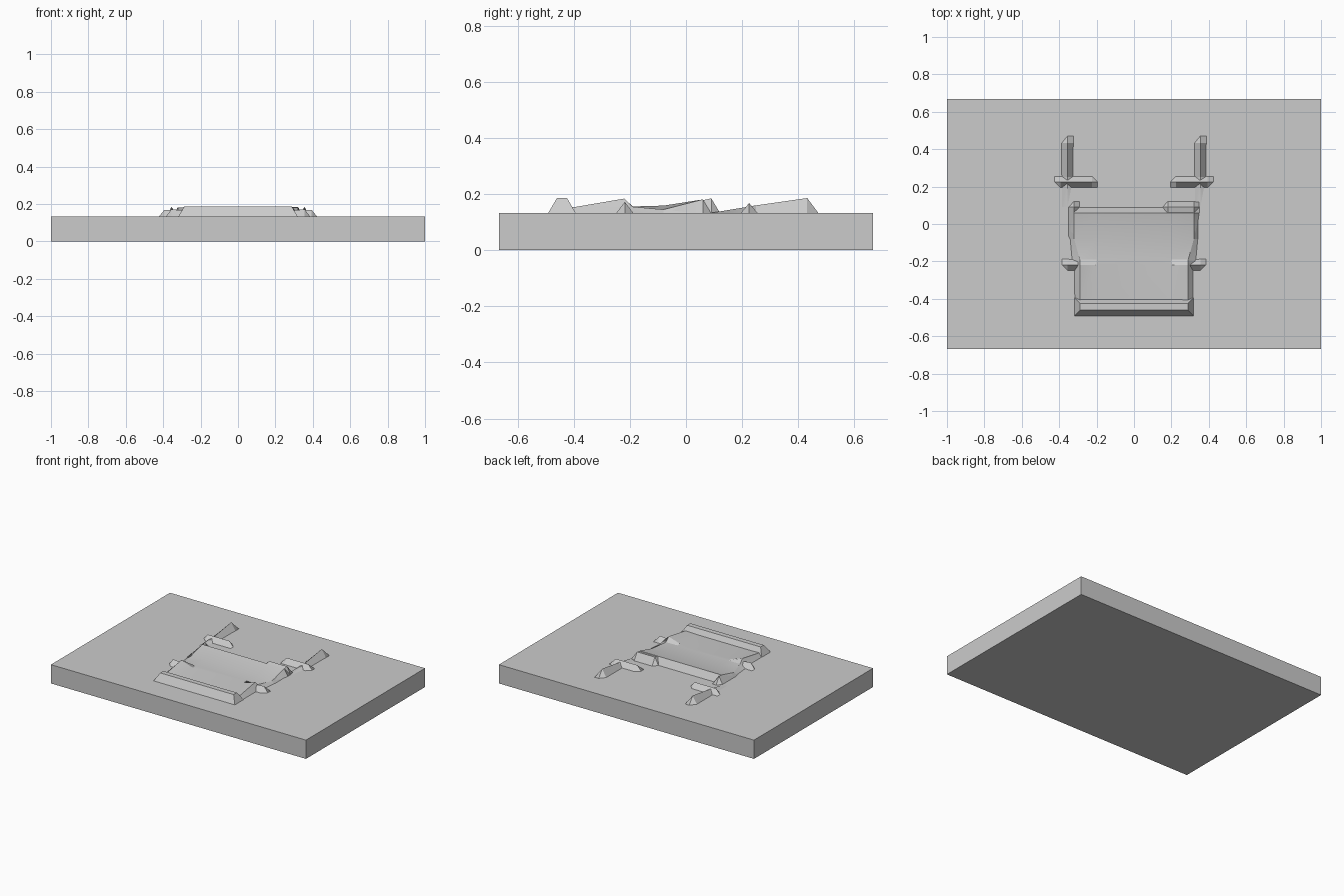
import bpy, bmesh
from math import radians

cube = bpy.data.objects.get("Cube")
if cube:
    bpy.data.objects.remove(cube, do_unlink=True)

# One neutral grey for the whole piece
grey = bpy.data.materials.new("stone grey")
grey.use_nodes = True
colour = (0.6, 0.6, 0.6, 1)
grey.diffuse_color = colour
grey.node_tree.nodes["Principled BSDF"].inputs["Base Color"].default_value = colour

TOP = 0.133
SUNK = 0.128  # relief skirts sit just inside the slab


def loft(name, rows):
    """Skin a surface through rows of points, with a closed underside."""
    bm = bmesh.new()
    grid = [[bm.verts.new(p) for p in row] for row in rows]
    for a, b in zip(grid, grid[1:]):
        for i in range(len(a) - 1):
            bm.faces.new((a[i], a[i + 1], b[i + 1], b[i]))
        bm.faces.new((a[-1], a[0], b[0], b[-1]))
    bm.faces.new(grid[0])
    bm.faces.new(grid[-1])
    bmesh.ops.remove_doubles(bm, verts=bm.verts, dist=0.0001)
    bmesh.ops.recalc_face_normals(bm, faces=bm.faces)
    mesh = bpy.data.meshes.new(name)
    bm.to_mesh(mesh)
    bm.free()
    obj = bpy.data.objects.new(name, mesh)
    bpy.context.collection.objects.link(obj)
    mesh.materials.append(grey)
    bpy.context.view_layer.objects.active = obj
    obj.select_set(True)
    bpy.ops.object.shade_smooth_by_angle(angle=radians(25))
    obj.select_set(False)
    return obj


def block(name, x0, x1, y0, y1, z0, z1, inset=0.0):
    """Box with an optionally smaller top."""
    rows = []
    for x, xt in ((x0, x0 + inset), (x1, x1 - inset)):
        rows.append([(x, y0, z0), (xt, y0 + inset, z1),
                     (xt, y1 - inset, z1), (x, y1, z0)])
    return loft(name, rows)


def crossbar(name, side, inner, outer, y, z_in, z_out):
    """Ridge running across, with pointed ends."""
    w = 0.034
    ends = ((inner, SUNK), (inner + w, z_in), (outer - w, z_out), (outer, SUNK))
    loft(name, [[(side * x, y - w, SUNK), (side * x, y, z),
                 (side * x, y + w, SUNK)] for x, z in ends])


block("base_slab", -1, 1, -0.667, 0.667, 0, TOP)
block("front_bar", -0.32, 0.32, -0.492, -0.392, TOP - 0.002, 0.186, 0.032)

# Gently dished middle plate: y, middle height, rim height, rim x, foot x
profile = [(-0.44, 0.150, 0.150, 0.29, 0.32),
           (-0.39, 0.152, 0.155, 0.29, 0.32),
           (-0.22, 0.155, 0.184, 0.29, 0.32),
           (-0.19, 0.156, 0.155, 0.29, 0.34),
           (-0.08, 0.159, 0.145, 0.32, 0.35),
           (0.06, 0.181, 0.181, 0.32, 0.352),
           (0.092, SUNK, SUNK, 0.32, 0.352)]
loft("middle_plate", [[(-f, y, SUNK), (-r, y, zr), (-0.2, y, zm),
                       (0.2, y, zm), (r, y, zr), (f, y, SUNK)]
                      for y, zm, zr, r, f in profile])

# Steps at the two back corners of the plate
for name, x0, x1 in (("back_step_left", 0.15, 0.352),
                     ("back_step_right", -0.352, -0.29)):
    a, b = x0 + 0.031, x1 - 0.031
    loft(name, [[(x0, y, SUNK), (a, y, z), (b, y, z), (x1, y, SUNK)]
                for y, z in ((-0.08, 0.145), (0.09, 0.185), (0.124, SUNK))])

# Paired limbs on both sides
for side, label in ((1, "left"), (-1, "right")):
    crossbar("front_crossbar_" + label, side, 0.17, 0.39, -0.218, 0.157, 0.172)
    crossbar("back_crossbar_" + label, side, 0.19, 0.428, 0.225, 0.168, 0.168)
    w = 0.035
    loft("back_limb_" + label,
         [[(side * 0.355 - w, y, SUNK), (side * 0.355, y, z),
           (side * 0.355 + w, y, SUNK)]
          for y, z in ((0.06, SUNK), (0.25, 0.160), (0.432, 0.186), (0.475, SUNK))])
